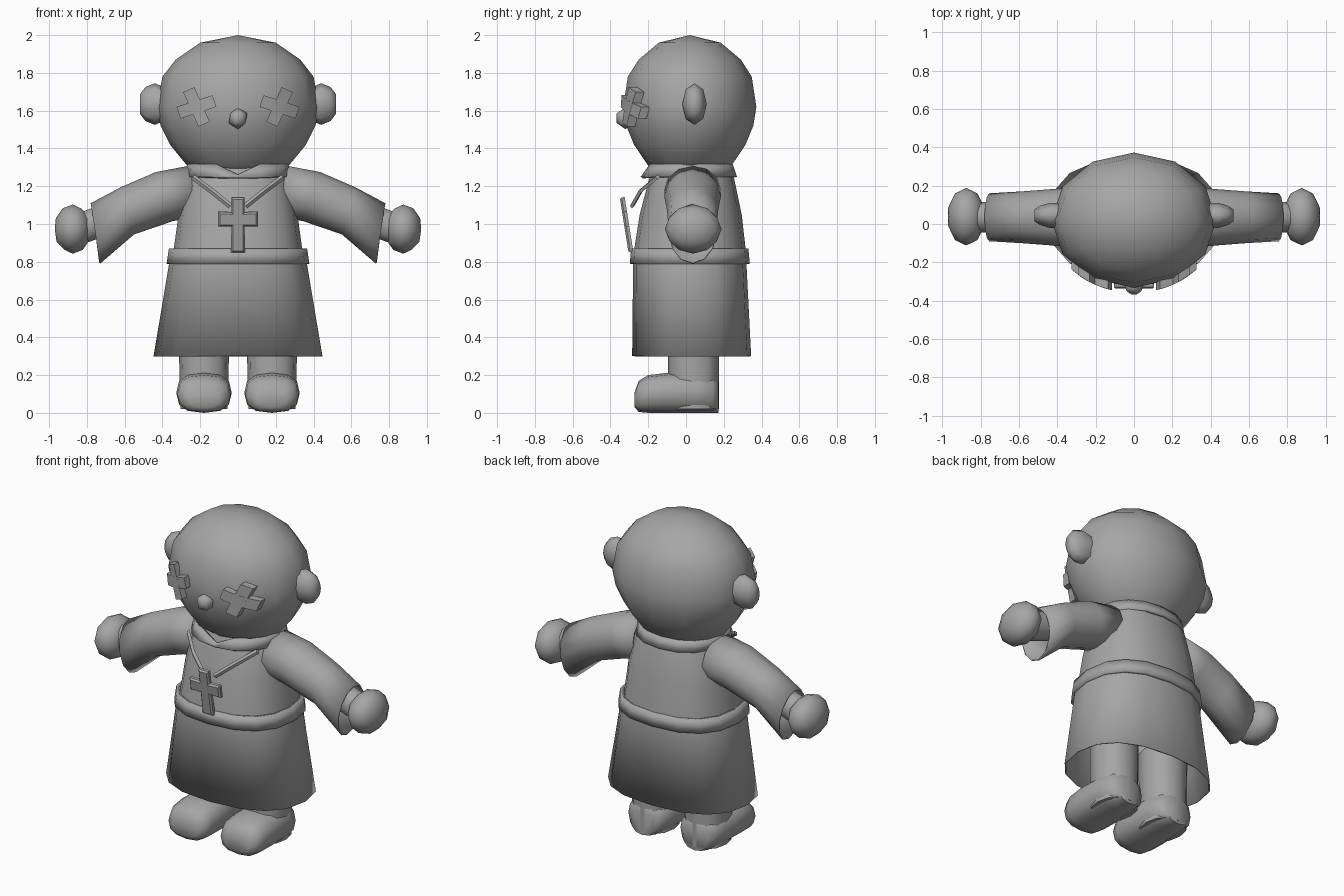
import bpy, bmesh, math
from mathutils import Vector, Matrix

cube = bpy.data.objects.get("Cube")
if cube:
    bpy.data.objects.remove(cube)

grey = bpy.data.materials.new("plain_grey")
grey.use_nodes = True
grey.diffuse_color = (0.38, 0.38, 0.38, 1)
grey.node_tree.nodes["Principled BSDF"].inputs["Base Color"].default_value = grey.diffuse_color


def finish(name, bm, mirror=False, thickness=0, angle=42):
    """Turn a bmesh into a shaded object, optionally mirrored to the other side."""
    bmesh.ops.remove_doubles(bm, verts=bm.verts, dist=0.0005)
    bmesh.ops.recalc_face_normals(bm, faces=bm.faces)
    mesh = bpy.data.meshes.new(name)
    bm.to_mesh(mesh)
    bm.free()
    mesh.materials.append(grey)
    obj = bpy.data.objects.new(name, mesh)
    bpy.context.collection.objects.link(obj)
    bpy.ops.object.select_all(action='DESELECT')
    obj.select_set(True)
    bpy.context.view_layer.objects.active = obj
    bpy.ops.object.shade_smooth_by_angle(angle=math.radians(angle))
    if thickness:
        solid = obj.modifiers.new("Thickness", 'SOLIDIFY')
        solid.thickness = thickness
        solid.offset = -1
    if mirror:
        obj.modifiers.new("Mirror", 'MIRROR')
    return obj


def loft(rings, sides=12, power=2.0, caps=True):
    """Skin a row of rings, each a centre and two half-axes."""
    bm = bmesh.new()
    rows = []
    for centre, u, v in rings:
        row = []
        for i in range(sides):
            a = math.tau * i / sides
            c, s = (math.copysign(abs(t) ** (2 / power), t) for t in (math.cos(a), math.sin(a)))
            row.append(bm.verts.new(Vector(centre) + Vector(u) * c + Vector(v) * s))
        rows.append(row)
    for low, high in zip(rows, rows[1:]):
        for i in range(sides):
            j = (i + 1) % sides
            bm.faces.new((low[i], low[j], high[j], high[i]))
    if caps:
        bm.faces.new(rows[0])
        bm.faces.new(rows[-1])
    return bm


def upright(profile):
    """Level rings from (z, half width, half depth, centre y)."""
    return [((0, y, z), (rx, 0, 0), (0, ry, 0)) for z, rx, ry, y in profile]


def ball(centre, size, detail):
    bm = bmesh.new()
    bmesh.ops.create_icosphere(bm, subdivisions=detail, radius=1)
    bmesh.ops.transform(bm, verts=bm.verts,
                        matrix=Matrix.Translation(centre) @ Matrix.Diagonal((*size, 1)))
    return bm


# Head: wide egg, narrower at the neck
head = [(2.0, 0), (1.96, .2), (1.87, .33), (1.78, .4), (1.62, .43),
        (1.52, .41), (1.42, .36), (1.31, .27), (1.27, .2)]
finish("head", loft(upright([(z, r, r * .82, .02) for z, r in head])), angle=60)

# Ears
ears = [(.37, .065, .08), (.44, .065, .11), (.49, .05, .09), (.52, .03, .05)]
finish("ears", loft([((x, .045, 1.635), (0, ry, 0), (0, 0, rz)) for x, ry, rz in ears], 8),
       mirror=True, angle=60)

# Nose
finish("nose", ball((0, -.32, 1.56), (.055, .055, .058), 1), angle=60)

# Stitched cross eyes: bars wrapped round the face
for name, tilt in (("eye_bars_across", -18), ("eye_bars_upright", 66)):
    bm = bmesh.new()
    bmesh.ops.create_cube(bm, size=1)
    bmesh.ops.subdivide_edges(bm, edges=[e for e in bm.edges if abs(e.verts[0].co.x - e.verts[1].co.x) > .5],
                              cuts=3)
    turn = Matrix.Rotation(math.radians(-tilt), 3, 'Y')
    for v in bm.verts:
        flat = turn @ Vector((v.co.x * .2, 0, v.co.z * .065))
        x = flat.x + .22
        depth = .02 - .352 * math.sqrt(1 - (x / .43) ** 2)
        v.co = (x, depth + v.co.y * .045 - .004, flat.z + 1.62)
    finish(name, bm, mirror=True)

# Robe and belt
finish("robe_top", loft(upright([(1.31, .24, .2, .03), (1.24, .275, .225, .03),
                                 (1.05, .315, .27, .025), (.83, .345, .3, .02)]), 16, 2.4, False))
finish("robe_skirt", loft(upright([(.87, .35, .298, .02), (.79, .365, .3, .02),
                                   (.3, .447, .315, .03)]), 16, 2.4, False), thickness=.008)
finish("belt", loft(upright([(.79, .378, .318, .02), (.87, .366, .31, .02)]), 16, 2.4, False),
       thickness=.025)

# Collar with a notch at the throat
bm = loft(upright([(1.25, .275, .255, .015), (1.317, .27, .228, .02)]), 16, 2.2, False)
for v in bm.verts:
    if v.co.z > 1.3 and v.co.y < 0:
        v.co.z -= max(0, .055 - .5 * abs(v.co.x))
finish("collar", bm, thickness=.015)

# Hanging sleeves, wrists and hands
sleeve = [(.24, 1.175, .01, .135, .15), (.39, 1.145, .045, .13, .15),
          (.585, 1.07, .035, .125, .135), (.755, .95, .025, .16, .125)]
finish("sleeves", loft([((x, .035, z), (0, ry, 0), (vx, 0, vz)) for x, z, vx, vz, ry in sleeve],
                       12, 2, False), mirror=True, thickness=.008, angle=50)
finish("wrists", loft([((x, .035, z), (0, .08, 0), (.03, 0, .08)) for x, z in ((.55, 1.08), (.82, .98))], 10),
       mirror=True)
finish("hands", ball((.875, .038, .973), (.1, .15, .13), 2), mirror=True, angle=60)

# Legs and rounded feet
finish("legs", loft([((.18, .04, z), (r, 0, 0), (0, .135, 0)) for z, r in ((.02, .125), (.2, .13), (.5, .135))],
                    12, 2.3), mirror=True)
feet = [(-.272, .08, .03, .11), (-.25, .125, .005, .17), (-.2, .142, 0, .2),
        (-.1, .147, 0, .212), (.06, .14, 0, .212), (.14, .12, 0, .2), (.172, .08, 0, .17)]
finish("feet", loft([((.18, y, (lo + hi) / 2), (r, 0, 0), (0, 0, (hi - lo) / 2)) for y, r, lo, hi in feet],
                    12, 2.6), mirror=True, angle=50)

# Pendant cross with a raised middle
half = [(.035, .145), (.035, .065), (.105, .068), (.105, -.012), (.035, -.01), (.037, -.15)]
bm = bmesh.new()
outline = half + [(-x, z) for x, z in reversed(half)]
back = bm.faces.new([bm.verts.new((x, 0, z)) for x, z in outline])
front = bmesh.ops.extrude_face_region(bm, geom=[back])["geom"]
bmesh.ops.translate(bm, verts=[g for g in front if isinstance(g, bmesh.types.BMVert)], vec=(0, -.016, 0))
face = [g for g in front if isinstance(g, bmesh.types.BMFace)]
bmesh.ops.recalc_face_normals(bm, faces=bm.faces)
bmesh.ops.inset_region(bm, faces=face, thickness=.013)
bmesh.ops.translate(bm, verts=face[0].verts, vec=(0, -.01, 0))
bmesh.ops.transform(bm, verts=bm.verts, matrix=Matrix.Translation((0, -.302, 1.0))
                    @ Matrix.Rotation(math.radians(-9), 4, 'X') @ Matrix.Rotation(0, 4, 'Z'))
bmesh.ops.rotate(bm, verts=bm.verts, cent=(0, -.302, 1.0), matrix=Matrix.Rotation(math.radians(18), 3, 'X'))
finish("pendant_cross", bm, angle=20)

# Pendant cord
cord = [(.24, -.15, 1.25), (.14, -.24, 1.175), (.04, -.285, 1.095)]
finish("pendant_cord", loft([(p, (.009, 0, -.012), (0, .012, 0)) for p in cord], 4), mirror=True, angle=20)
